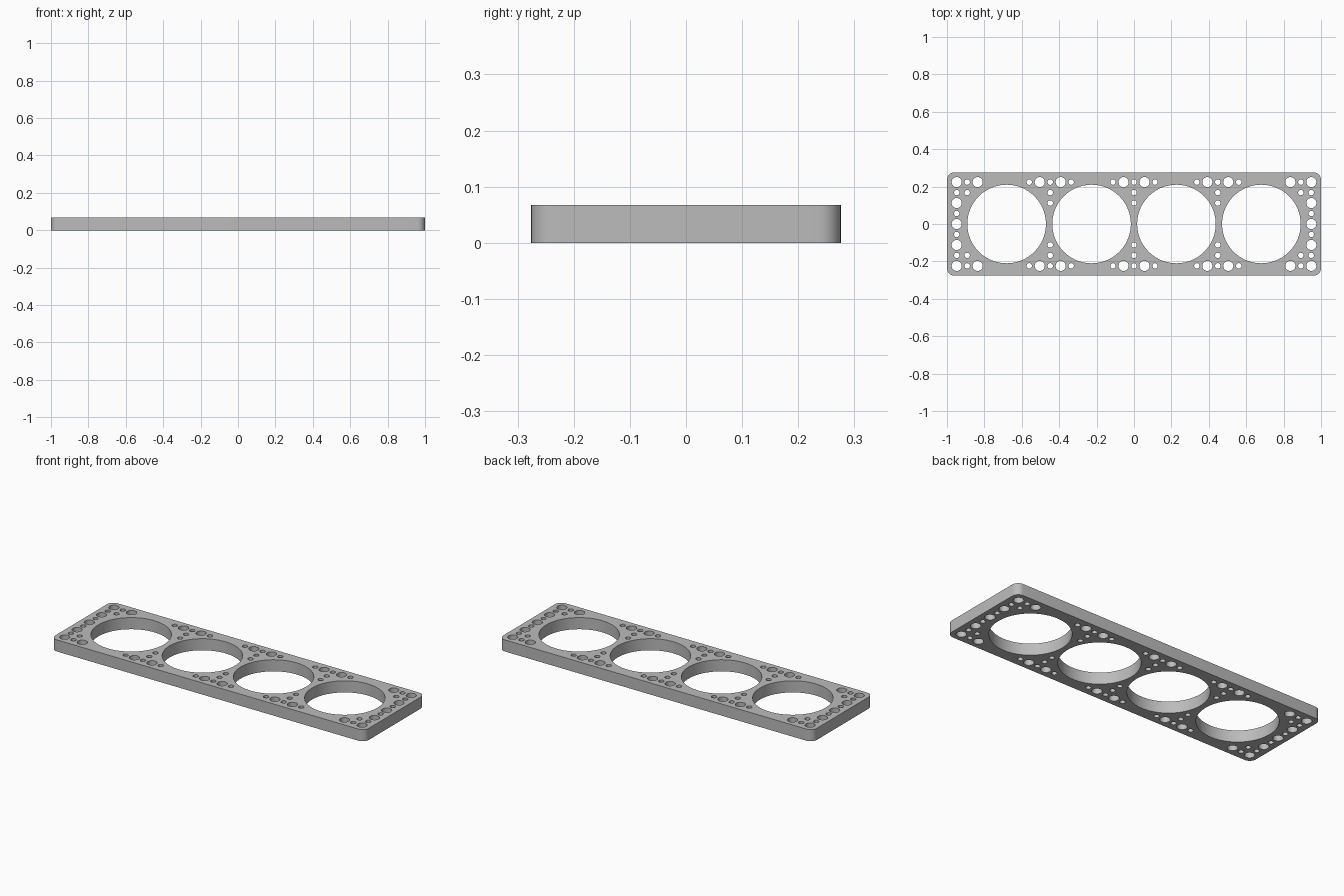
import bpy
import bmesh
from math import cos, sin, pi, radians

cube = bpy.data.objects.get("Cube")
if cube:
    bpy.data.objects.remove(cube, do_unlink=True)

HALF_X, HALF_Y, HEIGHT, CORNER = 1.0, 0.276, 0.067, 0.04
STEP = 0.056                       # half pitch of the mounting hole grid
BIG, LARGE, SMALL = 0.21, 0.027, 0.0145
EDGE_X, EDGE_Y = 0.948, 4 * STEP   # outer hole column and row

# Grey material
grey = bpy.data.materials.new("light grey")
grey.use_nodes = True
colour = (0.5, 0.5, 0.5, 1)
grey.diffuse_color = colour
grey.node_tree.nodes["Principled BSDF"].inputs["Base Color"].default_value = colour

bm = bmesh.new()


def add_loop(points):
    verts = [bm.verts.new((x, y, 0)) for x, y in points]
    for i, v in enumerate(verts):
        bm.edges.new((verts[i - 1], v))


def arc(cx, cy, radius, start, sweep, count, closed=False):
    steps = count if closed else count - 1
    angles = [start + sweep * i / steps for i in range(count)]
    return [(cx + radius * cos(a), cy + radius * sin(a)) for a in angles]


def add_hole(x, y, radius, sides=32):
    add_loop(arc(x, y, radius, 0, 2 * pi, sides, closed=True))


# Rounded outline
outline = []
for i, (sx, sy) in enumerate([(1, 1), (-1, 1), (-1, -1), (1, -1)]):
    outline += arc(sx * (HALF_X - CORNER), sy * (HALF_Y - CORNER),
                   CORNER, i * pi / 2, pi / 2, 10)
add_loop(outline)

# Four big openings
for i in range(4):
    add_hole((i - 1.5) * 0.454, 0, BIG, 96)

# End columns: alternating large and small holes, plus the inner corner holes
for side in (-1, 1):
    for row in range(-4, 5):
        add_hole(side * EDGE_X, row * STEP, SMALL if row % 2 else LARGE)
    for sy in (-1, 1):
        add_hole(side * (EDGE_X - STEP), sy * EDGE_Y, SMALL)
        add_hole(side * (EDGE_X - STEP), sy * 3 * STEP, SMALL)
        add_hole(side * (EDGE_X - 2 * STEP), sy * EDGE_Y, LARGE)

# Hole clusters between the openings
for cx in (-8 * STEP, 0, 8 * STEP):
    for sy in (-1, 1):
        for col in range(-2, 3):
            add_hole(cx + col * STEP, sy * EDGE_Y, LARGE if col % 2 else SMALL)
        for row in (2, 3):
            add_hole(cx, sy * row * STEP, SMALL)

# Fill the flat face and extrude it to a solid plate
bmesh.ops.triangle_fill(bm, use_beauty=True, use_dissolve=False,
                        edges=bm.edges[:], normal=(0, 0, 1))
result = bmesh.ops.extrude_face_region(bm, geom=bm.faces[:], use_keep_orig=True)
top = [g for g in result["geom"] if isinstance(g, bmesh.types.BMVert)]
bmesh.ops.translate(bm, verts=top, vec=(0, 0, HEIGHT))
bmesh.ops.recalc_face_normals(bm, faces=bm.faces[:])

mesh = bpy.data.meshes.new("perforated_plate")
bm.to_mesh(mesh)
bm.free()
mesh.materials.append(grey)
plate = bpy.data.objects.new("perforated_plate", mesh)
bpy.context.collection.objects.link(plate)

bpy.ops.object.select_all(action="DESELECT")
plate.select_set(True)
bpy.context.view_layer.objects.active = plate
bpy.ops.object.shade_smooth_by_angle(angle=radians(30))
